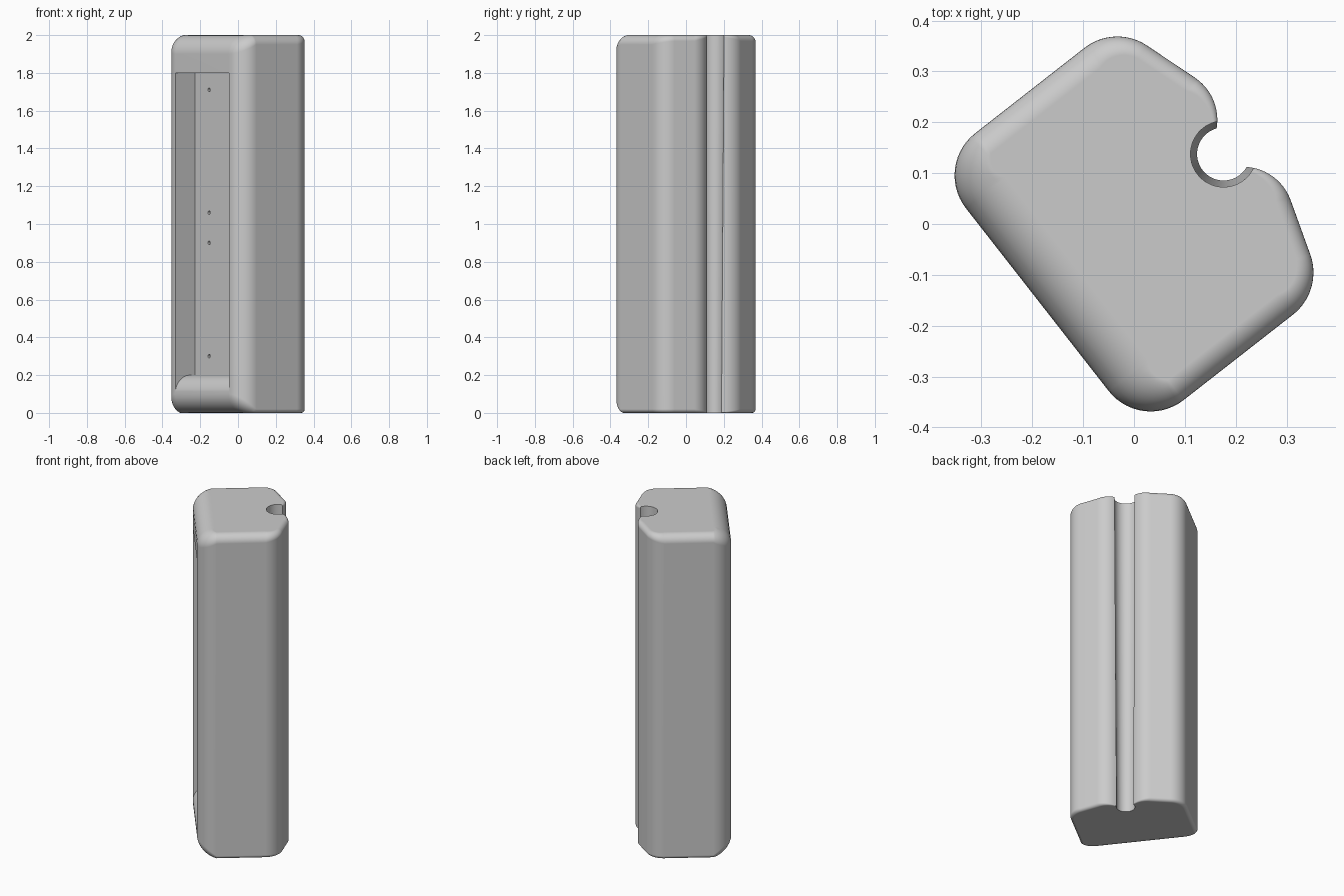
import bpy, bmesh, math
from mathutils import Matrix, Vector

if "Cube" in bpy.data.objects:
    bpy.data.objects.remove(bpy.data.objects["Cube"], do_unlink=True)

HEIGHT = 2.0
TURN = math.radians(38)   # the body stands turned about z
SLOPE = 18.5              # the rear faces lean toward the groove

grey = bpy.data.materials.new("plain_grey")
grey.use_nodes = True
grey.diffuse_color = (0.6, 0.6, 0.6, 1)
grey.node_tree.nodes["Principled BSDF"].inputs["Base Color"].default_value = (0.6, 0.6, 0.6, 1)


def make_object(name, bm):
    bmesh.ops.recalc_face_normals(bm, faces=bm.faces)
    mesh = bpy.data.meshes.new(name)
    bm.to_mesh(mesh)
    bm.free()
    mesh.materials.append(grey)
    obj = bpy.data.objects.new(name, mesh)
    bpy.context.collection.objects.link(obj)
    return obj


def outline():
    """Arcs of the rounded plan; each point gives place, normal and edge radii."""
    arcs = [  # centre, radius, start and end angle, groove lip fade
        ((-0.14, -0.228), 0.105, 180, 270, None),
        ((0.133, -0.228), 0.105, 270, 360 - SLOPE, None),
        ((0.173, -0.122), 0.1, -SLOPE, 60, "out"),
        ((0.173, 0.122), 0.1, -60, SLOPE, "in"),
        ((0.133, 0.228), 0.105, SLOPE, 90, None),
        ((-0.14, 0.228), 0.105, 90, 180, None),
    ]
    points, steps = [], 14
    for centre, radius, start, end, fade in arcs:
        for i in range(steps + 1):
            t = i / steps
            a = math.radians(start + (end - start) * t)
            n = Vector((math.cos(a), math.sin(a), 0))
            front, back = max(0, -n.x), max(0, n.x)
            keep = 1 if fade is None else (1 - t if fade == "out" else t)
            low = max(0.002, (0.02 + 0.08 * front) * keep)
            top = max(0.002, (0.05 + 0.05 * front - 0.02 * back) * keep)
            points.append((Vector((*centre, 0)) + n * radius, n, low, top))
    return points


def make_body():
    bm = bmesh.new()
    plan, rings, steps = outline(), [], 8
    for upper in (False, True):
        for i in range(steps + 1):
            t = math.pi / 2 * (i / steps - (0 if upper else 1))
            ring = []
            for p, n, low, top in plan:
                r = top if upper else low
                q = p - n * r * (1 - math.cos(t))
                q.z = (HEIGHT - r if upper else r) + r * math.sin(t)
                ring.append(bm.verts.new(q))
            rings.append(ring)
    count = len(plan)
    for a, b in zip(rings, rings[1:]):
        for i in range(count):
            j = (i + 1) % count
            bm.faces.new((a[i], a[j], b[j], b[i]))
    bm.faces.new(rings[0][::-1])
    bm.faces.new(rings[-1])
    return make_object("body", bm)


def make_pocket():
    """Front pocket with a rounded lower lip."""
    half, floor = 0.23, -0.112
    profile = [(-0.4, 0.1), (-0.4, 1.8), (floor, 1.8), (floor, 0.2)]
    for i in range(13):
        a = math.radians(90 + 90 * i / 12)
        profile.append((-0.146 + 0.1 * math.cos(a), 0.1 + 0.1 * math.sin(a)))
    bm = bmesh.new()
    face = bm.faces.new([bm.verts.new((x, -half, z)) for x, z in profile])
    side = bmesh.ops.extrude_face_region(bm, geom=[face])["geom"]
    verts = [v for v in side if isinstance(v, bmesh.types.BMVert)]
    bmesh.ops.translate(bm, verts=verts, vec=(0, 2 * half, 0))
    return make_object("pocket_cutter", bm)


def make_groove():
    """Tapered cable groove at the back."""
    bm = bmesh.new()
    bmesh.ops.create_cone(bm, cap_ends=True, segments=64, radius1=0.052, radius2=0.065,
                          depth=HEIGHT + 0.02, matrix=Matrix.Translation((0.22, 0, HEIGHT / 2)))
    return make_object("groove_cutter", bm)


def make_screw_holes():
    """Two columns of small holes in the pocket floor."""
    bm = bmesh.new()
    for y in (-0.11, 0.11):
        for z in (0.3, 0.9, 1.06, 1.71):
            place = Matrix.Translation((-0.112, y, z)) @ Matrix.Rotation(math.pi / 2, 4, "Y")
            bmesh.ops.create_cone(bm, cap_ends=True, segments=16, radius1=0.01, radius2=0.01,
                                  depth=0.08, matrix=place)
    return make_object("screw_hole_cutter", bm)


body = make_body()
bpy.ops.object.select_all(action="DESELECT")
bpy.context.view_layer.objects.active = body
body.select_set(True)

for cutter in (make_pocket(), make_groove(), make_screw_holes()):
    cutter.hide_render = True
    cut = body.modifiers.new(cutter.name, "BOOLEAN")
    cut.operation = "DIFFERENCE"
    cut.solver = "EXACT"
    cut.object = cutter
    bpy.ops.object.modifier_apply(modifier=cut.name)
    bpy.data.objects.remove(cutter, do_unlink=True)

# Turn and centre the finished body
body.data.transform(Matrix.Rotation(TURN, 4, "Z"))
for axis in (0, 1):
    values = [v.co[axis] for v in body.data.vertices]
    shift = Vector((0, 0, 0))
    shift[axis] = -(min(values) + max(values)) / 2
    body.data.transform(Matrix.Translation(shift))

bpy.ops.object.shade_smooth_by_angle(angle=math.radians(30))
weighted = body.modifiers.new("even_shading", "WEIGHTED_NORMAL")
weighted.keep_sharp = True
